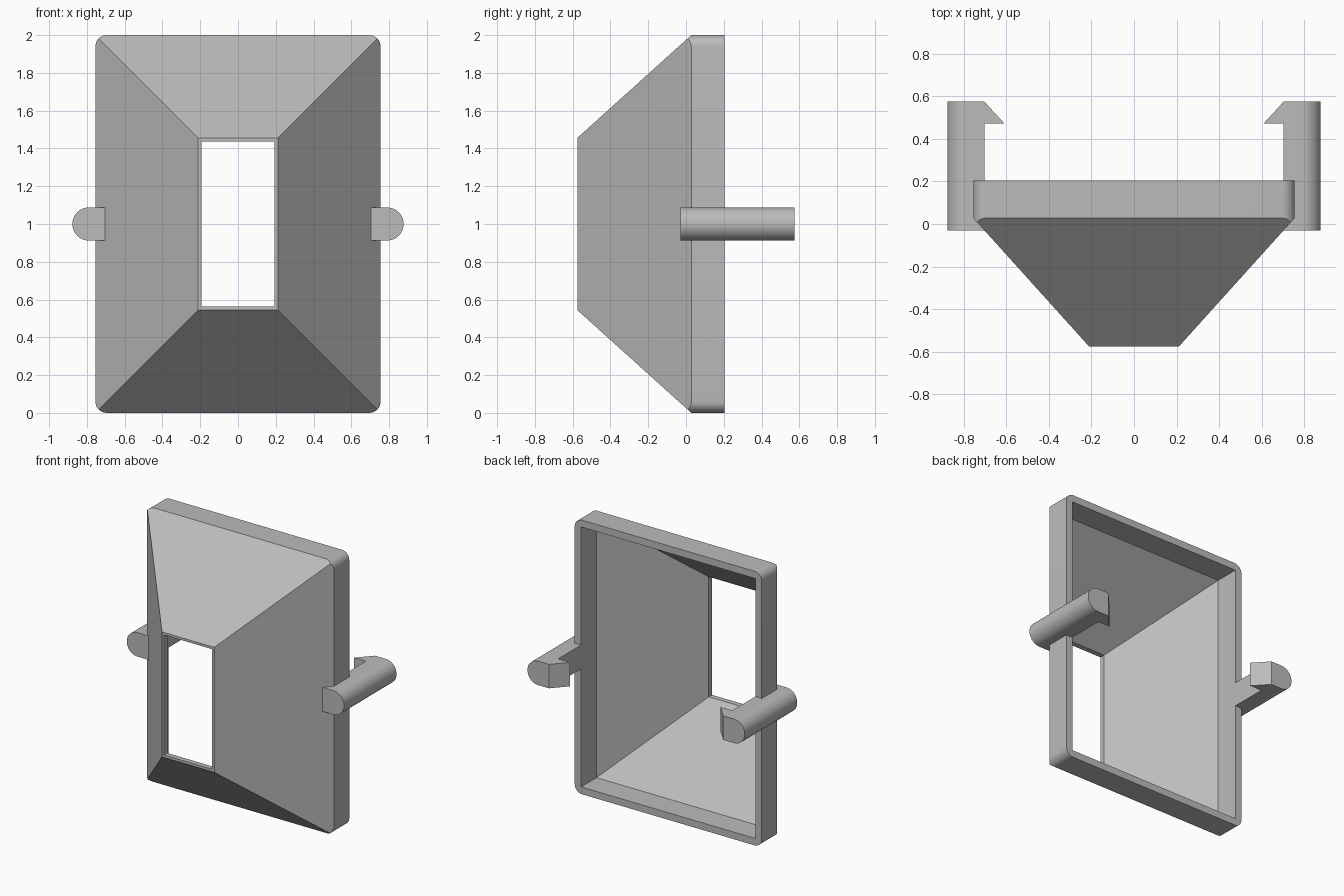
import bpy
import bmesh
from mathutils import Vector

cube = bpy.data.objects.get("Cube")
if cube:
    bpy.data.objects.remove(cube, do_unlink=True)

HALF_X, HALF_Z = 0.755, 1.0       # outer rim
RIM_FRONT, RIM_BACK = 0.028, 0.205
NOSE = -0.575                     # front of the opening
WALL = 0.052
SLOPE = 0.902                     # funnel spread per unit depth

grey = bpy.data.materials.new("light grey plastic")
grey.use_nodes = True
grey.diffuse_color = (0.5, 0.5, 0.5, 1)
grey.node_tree.nodes["Principled BSDF"].inputs["Base Color"].default_value = (0.5, 0.5, 0.5, 1)


def finish(name, bm):
    bmesh.ops.recalc_face_normals(bm, faces=bm.faces)
    mesh = bpy.data.meshes.new(name)
    bm.to_mesh(mesh)
    bm.free()
    mesh.materials.append(grey)
    obj = bpy.data.objects.new(name, mesh)
    bpy.context.scene.collection.objects.link(obj)
    return obj


def loft(name, sections, radius=0):
    """Stack of rectangles (y, half x, half z), with optional rounded long edges."""
    bm = bmesh.new()
    rings = [[bm.verts.new((sx * hx, y, 1 + sz * hz))
              for sx, sz in ((-1, -1), (1, -1), (1, 1), (-1, 1))]
             for y, hx, hz in sections]
    for a, b in zip(rings, rings[1:]):
        for i in range(4):
            j = (i + 1) % 4
            bm.faces.new((a[i], a[j], b[j], b[i]))
    bm.faces.new(rings[0])
    bm.faces.new(rings[-1])
    if radius:
        long_edges = [e for e in bm.edges
                      if abs(e.verts[0].co.y - e.verts[1].co.y) > 0.01]
        bmesh.ops.bevel(bm, geom=long_edges, offset=radius, segments=8,
                        profile=0.5, affect='EDGES')
    return finish(name, bm)


def smooth(obj):
    bpy.ops.object.select_all(action='DESELECT')
    obj.select_set(True)
    bpy.context.view_layer.objects.active = obj
    bpy.ops.object.shade_smooth_by_angle(angle=0.45)


def cut(obj, cutter, operation):
    mod = obj.modifiers.new(operation.title(), 'BOOLEAN')
    mod.operation, mod.object, mod.solver = operation, cutter, 'EXACT'
    bpy.context.view_layer.objects.active = obj
    bpy.ops.object.modifier_apply(modifier=mod.name)
    bpy.data.objects.remove(cutter, do_unlink=True)


# Funnel: a pyramid trimmed by a rounded prism, which leaves the straight rim
def spread(y):
    grow = (y - RIM_FRONT) * SLOPE
    return y, HALF_X + grow, HALF_Z + grow


hood = loft("funnel_hood", [spread(NOSE), spread(RIM_BACK + 0.1)])
cut(hood, loft("rim_trim", [(NOSE - 0.2, HALF_X, HALF_Z),
                            (RIM_BACK, HALF_X, HALF_Z)], 0.06), 'INTERSECT')

# Hollow inside with a short straight throat at the opening
in_x, in_z = HALF_X - WALL, HALF_Z - WALL
throat_x, throat_z = 0.193, 0.438
throat_y = RIM_FRONT - (in_x - throat_x) / SLOPE
cut(hood, loft("cavity", [(NOSE - 0.1, throat_x, throat_z),
                          (throat_y, throat_x, throat_z),
                          (RIM_FRONT, in_x, in_z),
                          (RIM_BACK + 0.1, in_x, in_z)]), 'DIFFERENCE')
smooth(hood)


# Side clips: hooked outline extruded upward, outer side fully rounded
def clip(name, side):
    inner, outer, thick = 0.703, 0.877, 0.175
    outline = [(inner, -0.03), (outer, -0.03), (outer, 0.575),
               (inner, 0.575), (0.608, 0.471), (inner, 0.471)]
    bm = bmesh.new()
    base = bm.faces.new([bm.verts.new((side * x, y, 1 - thick / 2)) for x, y in outline])
    top = bmesh.ops.extrude_face_region(bm, geom=[base])["geom"]
    bmesh.ops.translate(bm, vec=Vector((0, 0, thick)),
                        verts=[v for v in top if isinstance(v, bmesh.types.BMVert)])
    bmesh.ops.recalc_face_normals(bm, faces=bm.faces)
    edges = [e for e in bm.edges
             if all(abs(v.co.x) > outer - 0.001 for v in e.verts)
             and abs(e.verts[0].co.y - e.verts[1].co.y) > 0.1]
    bmesh.ops.bevel(bm, geom=edges, offset=thick / 2 - 0.0005, segments=12,
                    profile=0.5, affect='EDGES')
    smooth(finish(name, bm))


clip("left_clip", 1)
clip("right_clip", -1)
